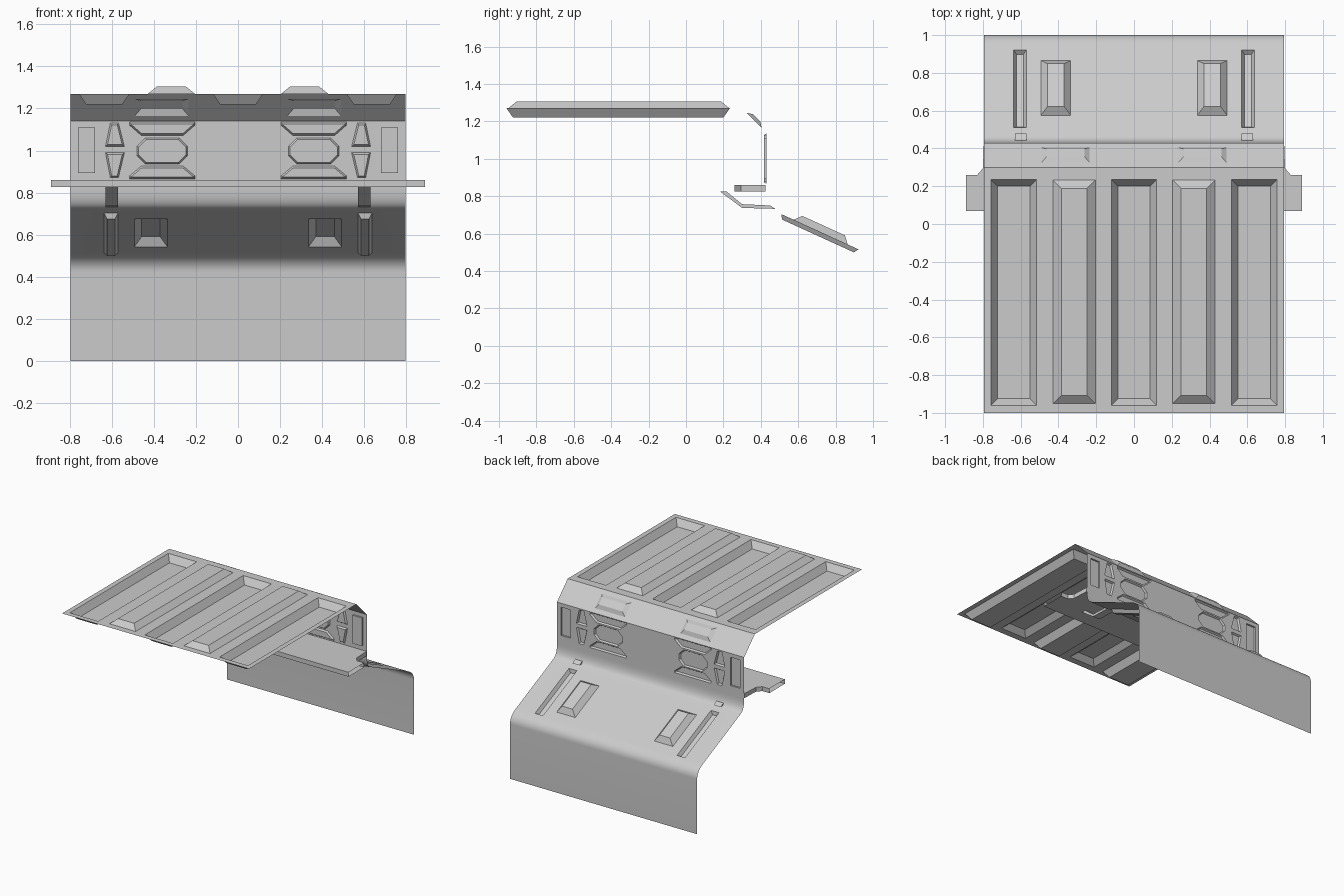
import bpy, bmesh
from mathutils import Vector, Matrix

if "Cube" in bpy.data.objects:
    bpy.data.objects.remove(bpy.data.objects["Cube"])

W = 0.795  # half width of the shell


def finish(bm, name):
    me = bpy.data.meshes.new(name)
    bm.to_mesh(me)
    bm.free()
    ob = bpy.data.objects.new(name, me)
    bpy.context.collection.objects.link(ob)
    return ob


def ccw(pts):
    area = sum(a[0] * b[1] - b[0] * a[1] for a, b in zip(pts, pts[1:] + pts[:1]))
    return pts if area > 0 else pts[::-1]


def inset_poly(pts, d):
    # parallel inset of a convex counter-clockwise outline
    out = []
    for i, p in enumerate(pts):
        p = Vector(p)
        e1 = (p - Vector(pts[i - 1])).normalized()
        e2 = (Vector(pts[(i + 1) % len(pts)]) - p).normalized()
        n1, n2 = Vector((-e1.y, e1.x)), Vector((-e2.y, e2.x))
        out.append(p + d * (n1 + n2) / (1 + n1.dot(n2)))
    return out


def rect(x0, x1, v0, v1):
    return [(x0, v0), (x1, v0), (x1, v1), (x0, v1)]


def mirrored(feats):
    return feats + [([(-x, v) for x, v in pts], d, h) for pts, d, h in feats]


def panel(bm, p, q, feats):
    """Flat panel between (y,z) points p and q, with pressed frustums (outline, inset, height)."""
    o = Vector((0, *p))
    v = Vector((0, *q)) - o
    length = v.length
    v.normalize()
    n = Vector((1, 0, 0)).cross(v)
    P = lambda a, h=0: bm.verts.new(o + Vector((a[0], 0, 0)) + v * a[1] + n * h)
    edges = []

    def loop(pts):
        vs = [P(a) for a in pts]
        edges.extend(bm.edges.new((vs[i - 1], vs[i])) for i in range(len(vs)))
        return vs
    loop(rect(-W, W, 0, length))
    rims = []
    for pts, d, h in feats:
        pts = ccw(pts)
        rims.append((loop(pts), inset_poly(pts, d), h))
    res = bmesh.ops.triangle_fill(bm, use_beauty=True, edges=edges, normal=n)
    for f in [g for g in res["geom"] if isinstance(g, bmesh.types.BMFace)]:
        f.normal_update()
        if f.normal.dot(n) < 0:
            f.normal_flip()
    for rim, inner, h in rims:
        top = [P(a, h) for a in inner]
        bm.faces.new(top)
        for i in range(len(rim)):
            bm.faces.new((rim[i - 1], rim[i], top[i], top[i - 1]))


def strip(bm, path):
    rows = [(bm.verts.new((-W, *p)), bm.verts.new((W, *p))) for p in path]
    for a, b in zip(rows, rows[1:]):
        bm.faces.new((a[0], a[1], b[1], b[0]))


def bend(a, c, b, n=10):
    a, b, c = Vector(a), Vector(b), Vector(c)
    return [(a * (1 - t) ** 2 + 2 * c * t * (1 - t) + b * t * t) for t in [i / n for i in range(n + 1)]]


def prism(name, pts, axis, lo, hi):
    bm = bmesh.new()
    put = (lambda p, k: (p[0], p[1], k)) if axis == 'z' else (lambda p, k: (k, p[0], p[1]))
    f = bm.faces.new([bm.verts.new(put(p, lo)) for p in pts])
    r = bmesh.ops.extrude_face_region(bm, geom=[f])
    move = Vector(put((0, 0), hi - lo))
    bmesh.ops.translate(bm, vec=move, verts=[g for g in r["geom"] if isinstance(g, bmesh.types.BMVert)])
    if f.is_valid and len(bm.faces) < len(pts) + 2:
        bm.faces.new([bm.verts.new(put(p, lo)) for p in pts])
    bmesh.ops.remove_doubles(bm, verts=bm.verts, dist=1e-5)
    bmesh.ops.recalc_face_normals(bm, faces=bm.faces)
    return bm


shell = bmesh.new()

# roof with three recesses and two ridges
rv = lambda y: y + 1
roof = mirrored([(rect(0.515, 0.757, rv(-0.96), rv(0.235)), 0.035, -0.05),
                 (rect(0.205, 0.428, rv(-0.95), rv(0.232)), 0.043, 0.035)])
roof.append((rect(-0.12, 0.12, rv(-0.96), rv(0.235)), 0.035, -0.05))
panel(shell, (-1, 1.27), (0.30, 1.27), roof)

# sloped rear fold with two bumps
panel(shell, (0.30, 1.27), (0.43, 1.14), mirrored([(rect(0.235, 0.49, 0.035, 0.148), 0.028, 0.018)]))

# rear wall with pressed rectangles, wedges and octagons
wz = lambda pts: [(x, 1.14 - z) for x, z in pts]
octagon = [(0.24, 0.975), (0.28, 0.935), (0.44, 0.935), (0.48, 0.975),
           (0.48, 1.02), (0.44, 1.06), (0.28, 1.06), (0.24, 1.02)]
upper = [(0.205, 1.135), (0.205, 1.12), (0.26, 1.072), (0.46, 1.072), (0.515, 1.12), (0.515, 1.135)]
lower = [(0.205, 0.866), (0.205, 0.88), (0.26, 0.926), (0.46, 0.926), (0.515, 0.88), (0.515, 0.866)]
wedge_up = [(0.54, 1.02), (0.63, 1.02), (0.607, 1.13), (0.568, 1.13)]
wedge_down = [(0.54, 0.99), (0.63, 0.99), (0.607, 0.872), (0.568, 0.872)]
wall = [(wz(s), 0.008, -0.013) for s in (octagon, upper, lower, wedge_up, wedge_down)]
wall.append((wz(rect(0.68, 0.76, 0.893, 1.11)), 0.0, -0.013))
panel(shell, (0.43, 1.14), (0.43, 0.82), mirrored(wall))

# rear slope with raised boxes and narrow slots
a, b = (0.47, 0.722), (0.93, 0.512)
k = (Vector(b) - Vector(a)).length / (b[0] - a[0])
sv = lambda y: (y - a[0]) * k
panel(shell, a, b, mirrored([(rect(0.335, 0.493, sv(0.575), sv(0.865)), 0.035, 0.038),
                             (rect(0.57, 0.637, sv(0.51), sv(0.922)), 0.015, -0.025)]))

# rounded bends and lower skirt
strip(shell, bend((0.43, 0.82), (0.43, 0.74), a))
strip(shell, bend(b, (1.0, 0.48), (1.0, 0.42)) + [Vector((1.0, 0.0))])
bmesh.ops.remove_doubles(shell, verts=shell.verts, dist=1e-5)
body = finish(shell, "shell_panel")

bpy.context.view_layer.objects.active = body
body.select_set(True)
bpy.ops.object.shade_smooth_by_angle(angle=0.45)

# inner shelf with winged ends, open at the tips
half = [(0.89, 0.07), (0.89, 0.26), (0.83, 0.26), (0.80, 0.295), (0.795, 0.425)]
bm = prism("inner_shelf", half + [(-x, y) for x, y in half[::-1]], 'z', 0.826, 0.86)
tips = [f for f in bm.faces if abs(f.calc_center_median().x) > 0.889]
bmesh.ops.delete(bm, geom=tips, context='FACES_ONLY')
finish(bm, "inner_shelf")

# support straps from the shelf to the rear slope
strap = [(0.18, 0.826), (0.215, 0.826), (0.30, 0.757), (0.45, 0.75), (0.478, 0.732), (0.30, 0.737)]
for side, x in (("left", -0.60), ("right", 0.60)):
    finish(prism("strap", strap, 'x', x - 0.03, x + 0.03), "support_strap_" + side)
